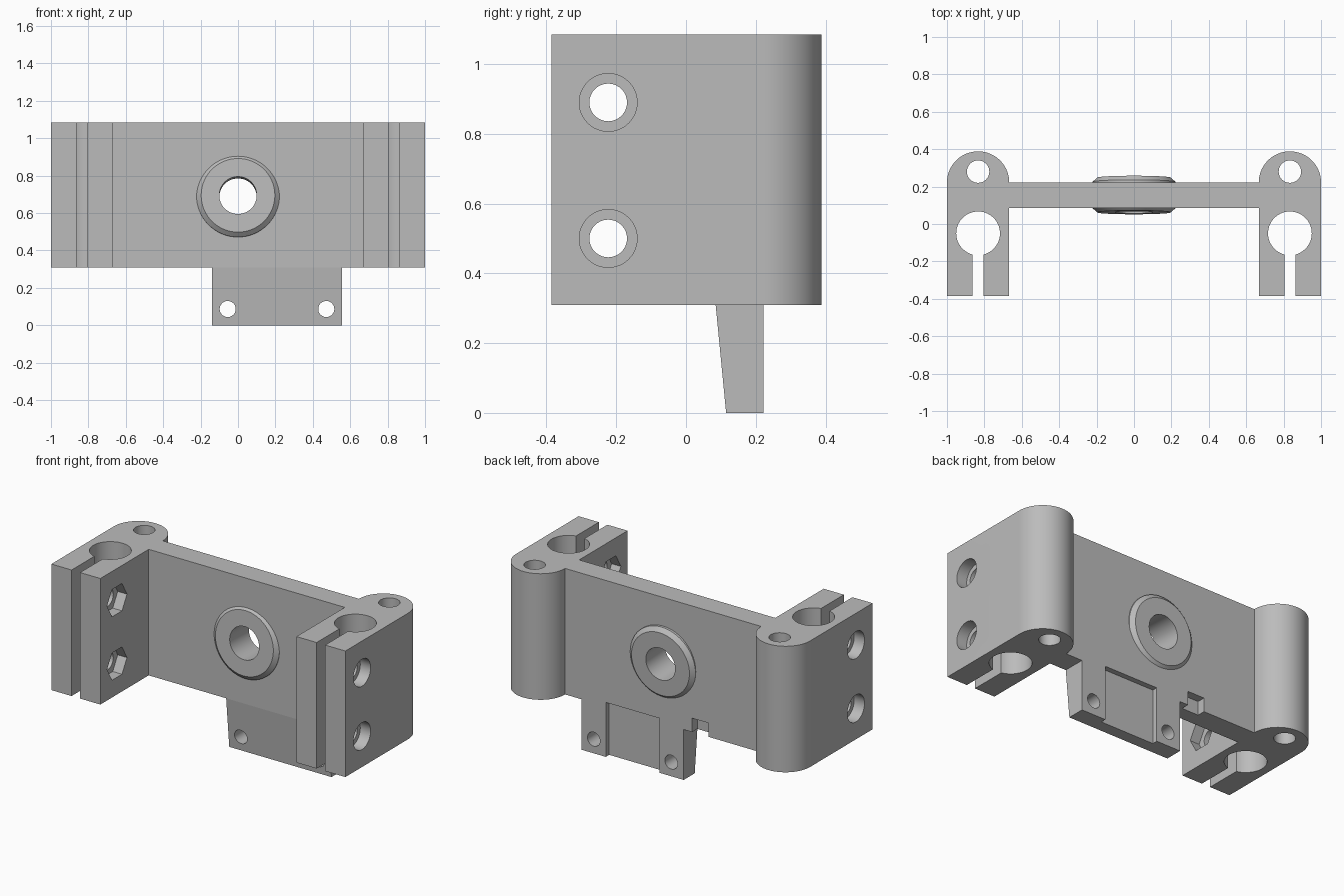
import bpy, bmesh
from math import sin, cos, radians, asin, degrees
from mathutils import Matrix

cube = bpy.data.objects.get("Cube")
if cube:
    bpy.data.objects.remove(cube)

grey = bpy.data.materials.new("plain_grey")
grey.use_nodes = True
grey.diffuse_color = (0.5, 0.5, 0.5, 1)
grey.node_tree.nodes["Principled BSDF"].inputs["Base Color"].default_value = (0.5, 0.5, 0.5, 1)

PLACE = {"X": lambda u, v, w: (w, u, v),
         "Y": lambda u, v, w: (u, w, v),
         "Z": lambda u, v, w: (u, v, w)}


def add_object(name, bm):
    bmesh.ops.recalc_face_normals(bm, faces=bm.faces)
    mesh = bpy.data.meshes.new(name)
    bm.to_mesh(mesh)
    bm.free()
    mesh.materials.append(grey)
    obj = bpy.data.objects.new(name, mesh)
    bpy.context.collection.objects.link(obj)
    return obj


def prism(name, points, axis, low, high):
    """Extrude a flat outline along an axis."""
    bm = bmesh.new()
    rings = [[bm.verts.new(PLACE[axis](u, v, w)) for u, v in points] for w in (low, high)]
    bm.faces.new(rings[0])
    bm.faces.new(rings[1])
    n = len(points)
    for i in range(n):
        j = (i + 1) % n
        bm.faces.new((rings[0][i], rings[0][j], rings[1][j], rings[1][i]))
    return add_object(name, bm)


def arc(cu, cv, r, start, end, steps):
    angles = [radians(start + (end - start) * i / steps) for i in range(steps + 1)]
    return [(cu + r * cos(a), cv + r * sin(a)) for a in angles]


def circle(cu, cv, r, sides=48):
    return arc(cu, cv, r, 0, 360, sides)[:-1]


def rect(u0, u1, v0, v1):
    return [(u0, v0), (u1, v0), (u1, v1), (u0, v1)]


def cut(obj, *prism_args):
    cutter = prism("cutter", *prism_args)
    cutter.hide_render = True
    mod = obj.modifiers.new("cut", "BOOLEAN")
    mod.operation = "DIFFERENCE"
    mod.solver = "EXACT"
    mod.object = cutter
    bpy.context.view_layer.objects.active = obj
    bpy.ops.object.modifier_apply(modifier=mod.name)
    bpy.data.objects.remove(cutter)


def smooth(obj):
    bpy.ops.object.select_all(action="DESELECT")
    obj.select_set(True)
    bpy.context.view_layer.objects.active = obj
    bpy.ops.object.shade_smooth_by_angle(angle=radians(25))


BOTTOM, TOP = 0.31, 1.085
FRONT, BACK = 0.085, 0.222       # bridge plate faces
CLAMP_X, ARCH_R = 0.8335, 0.1665
BORE_R, SLOT = 0.117, 0.029
BOSS_Z = 0.69

# Frame: bridge plate and two split clamps in one outline
gap = degrees(asin(SLOT / BORE_R))
half = [(CLAMP_X - ARCH_R, FRONT), (CLAMP_X - ARCH_R, -0.385), (CLAMP_X - SLOT, -0.385)]
half += arc(CLAMP_X, -0.05, BORE_R, 270 - gap, -90 + gap, 48)
half += [(CLAMP_X + SLOT, -0.385), (1, -0.385)]
half += arc(CLAMP_X, BACK, ARCH_R, 0, 180, 32)
frame = prism("clamp_frame", half + [(-x, y) for x, y in reversed(half)], "Z", BOTTOM, TOP)

# Rod holes, bolt holes, round head pockets and hexagonal nut pockets
for side in (-1, 1):
    def span(a, b):
        return sorted((side * a, side * b))
    cut(frame, circle(side * CLAMP_X, 0.28, 0.06, 32), "Z", 0.2, 1.2)
    for z in (0.5, 0.89):
        cut(frame, circle(-0.223, z, 0.054, 32), "X", *span(0.6, 1.1))
        cut(frame, circle(-0.223, z, 0.083), "X", *span(0.93, 1.1))
        cut(frame, circle(-0.223, z, 0.097, 6), "X", *span(0.6, 0.73))

# Opening behind the boss, small rear notch, top of the tab recess
cut(frame, circle(0, BOSS_Z, 0.15), "Y", 0, 0.3)
cut(frame, rect(-0.31, -0.197, 0.2, 0.395), "Y", BACK - 0.05, 0.3)
RECESS = rect(0.025, 0.39, -0.1, 0.335)
cut(frame, RECESS, "Y", BACK - 0.033, 0.3)

# Hanging tab with tapered front, rear recess and two screw holes
tab = prism("mounting_tab", [(BACK, 0), (0.115, 0), (FRONT, BOTTOM), (BACK, BOTTOM)],
            "X", -0.14, 0.555)
cut(tab, RECESS, "Y", BACK - 0.033, 0.3)
for x in (-0.055, 0.472):
    cut(tab, circle(x, 0.087, 0.043, 32), "Y", 0, 0.3)

# Chamfered boss with a through hole, slightly tilted
bm = bmesh.new()
section = [(-0.093, 0.1), (-0.093, 0.197), (-0.07, 0.222),
           (0.07, 0.222), (0.093, 0.197), (0.093, 0.1)]
SIDES = 64
loops = [[bm.verts.new((x, y, z)) for x, z in circle(0, 0, r, SIDES)] for y, r in section]
for a, b in zip(loops, loops[1:] + loops[:1]):
    for i in range(SIDES):
        j = (i + 1) % SIDES
        bm.faces.new((a[i], a[j], b[j], b[i]))
bm.transform(Matrix.Translation((0, 0.155, BOSS_Z)) @ Matrix.Rotation(radians(-3), 4, "X"))
boss = add_object("centre_boss", bm)

for part in (frame, tab, boss):
    smooth(part)
